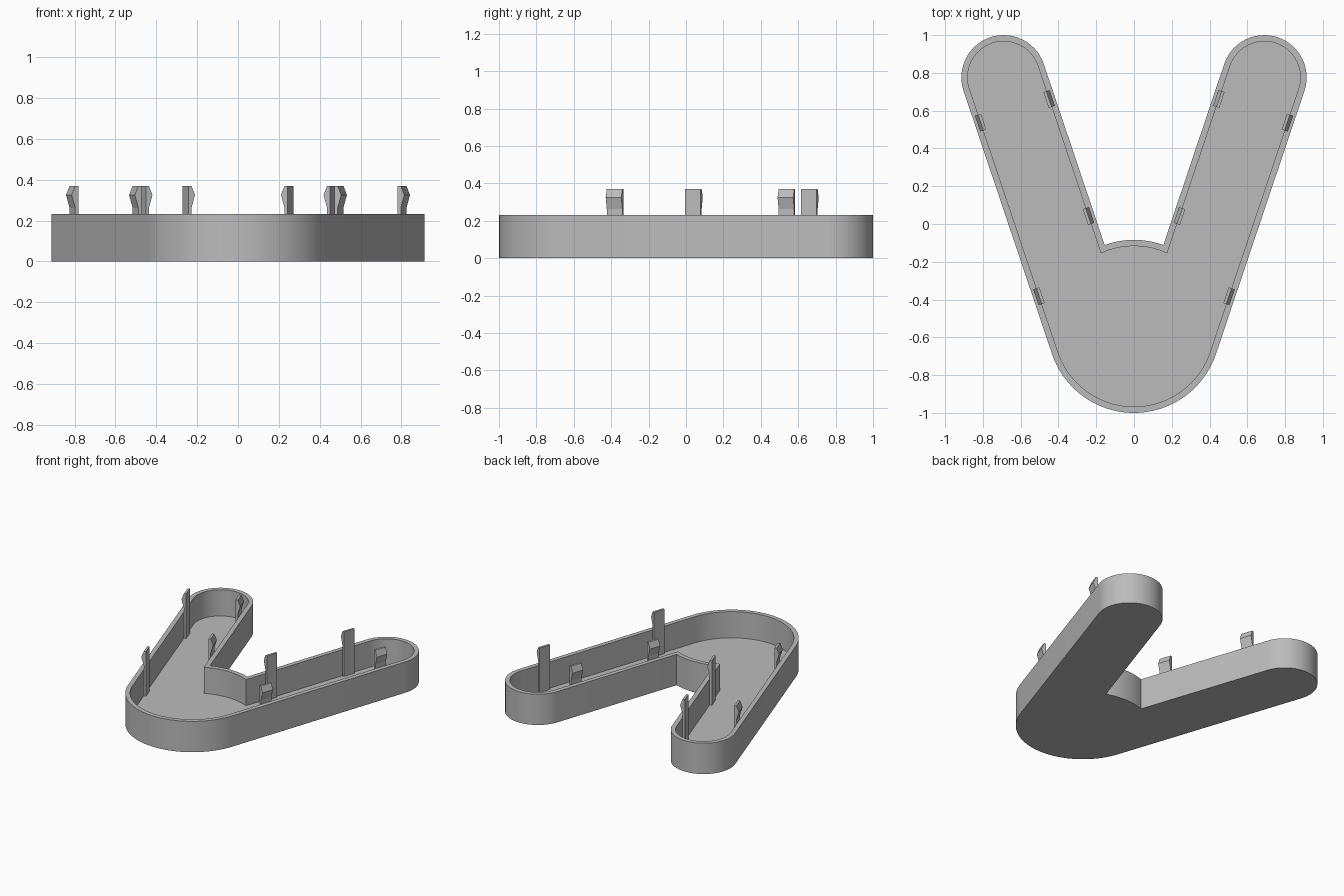
import bpy, bmesh
from math import sin, cos, pi, atan2, asin, radians
from mathutils import Vector

if "Cube" in bpy.data.objects:
    bpy.data.objects.remove(bpy.data.objects["Cube"])

CB, RB = Vector((0, -0.542)), 0.458       # big round at the bottom of the V
CT, RT = Vector((0.69, 0.776)), 0.224     # round at the arm tip
WALL, FLOOR, RIM = 0.033, 0.035, 0.232
D = CT - CB
ANG = atan2(D.y, D.x) + asin((RB - RT) / D.length)   # direction of arm sides
U = Vector((cos(ANG), sin(ANG)))
N = Vector((sin(ANG), -cos(ANG)))         # outward normal of the outer side

grey = bpy.data.materials.new("plain grey")
grey.diffuse_color = (0.5, 0.5, 0.5, 1)
grey.use_nodes = True
grey.node_tree.nodes["Principled BSDF"].inputs["Base Color"].default_value = grey.diffuse_color


def arc(c, r, a0, a1, n):
    return [c + r * Vector((cos(a0 + (a1 - a0) * i / n), sin(a0 + (a1 - a0) * i / n)))
            for i in range(n + 1)]


def outline(d):
    """V outline pulled inward by d, anticlockwise."""
    na = ANG - pi / 2
    right = arc(CB, RB - d, -pi / 2, na, 20)
    right += arc(CT, RT - d, na, na + pi, 28)
    # where the inner side of the arm meets the notch arc
    p = CT - N * (RT - d) - CB
    b = p.dot(U)
    t = -b + (b * b - p.length_squared + (RB - d) ** 2) ** 0.5
    q = p + U * t
    right += arc(CB, RB - d, atan2(q.y, q.x), pi / 2, 8)
    left = [Vector((-v.x, v.y)) for v in reversed(right[1:-1])]
    return right + left


def finish(bm, name):
    bmesh.ops.recalc_face_normals(bm, faces=bm.faces)
    me = bpy.data.meshes.new(name)
    bm.to_mesh(me)
    bm.free()
    me.materials.append(grey)
    ob = bpy.data.objects.new(name, me)
    bpy.context.collection.objects.link(ob)
    return ob


# open tray: outer wall, rim, inner wall and floor
bm = bmesh.new()
rings = [[bm.verts.new((v.x, v.y, z)) for v in outline(d)]
         for d, z in ((0, 0), (0, RIM), (WALL, RIM), (WALL, FLOOR))]
for a, b in zip(rings, rings[1:]):
    for i in range(len(a)):
        j = (i + 1) % len(a)
        bm.faces.new((a[i], a[j], b[j], b[i]))
bm.faces.new(rings[0][::-1])
bm.faces.new(rings[-1])
tray = finish(bm, "tray")
bpy.context.view_layer.objects.active = tray
tray.select_set(True)
bpy.ops.object.shade_smooth_by_angle(angle=radians(30))

# snap clips: post against the wall with a barb pointing outward
PROFILE = [(-0.016, FLOOR), (0.0, FLOOR), (0.0, 0.262), (0.018, 0.325),
           (0.0, 0.37), (-0.016, 0.37)]
LENGTH = 0.088


def clip(name, side, y, mirror):
    out = N * side
    base = CT + out * (RT - WALL)
    base = base + U * ((y - base.y) / U.y)
    bm = bmesh.new()
    ends = []
    for s in (-0.5, 0.5):
        ring = []
        for o, z in PROFILE:
            p = base + out * o + U * (s * LENGTH)
            ring.append(bm.verts.new((p.x * mirror, p.y, z)))
        ends.append(ring)
        bm.faces.new(ring)
    for i in range(len(PROFILE)):
        j = (i + 1) % len(PROFILE)
        bm.faces.new((ends[0][i], ends[0][j], ends[1][j], ends[1][i]))
    finish(bm, name)


for mirror, hand in ((1, "right"), (-1, "left")):
    for side, y, place in ((1, -0.382, "outer_lower"), (1, 0.537, "outer_upper"),
                           (-1, 0.042, "inner_lower"), (-1, 0.662, "inner_upper")):
        clip(f"clip_{place}_{hand}", side, y, mirror)
